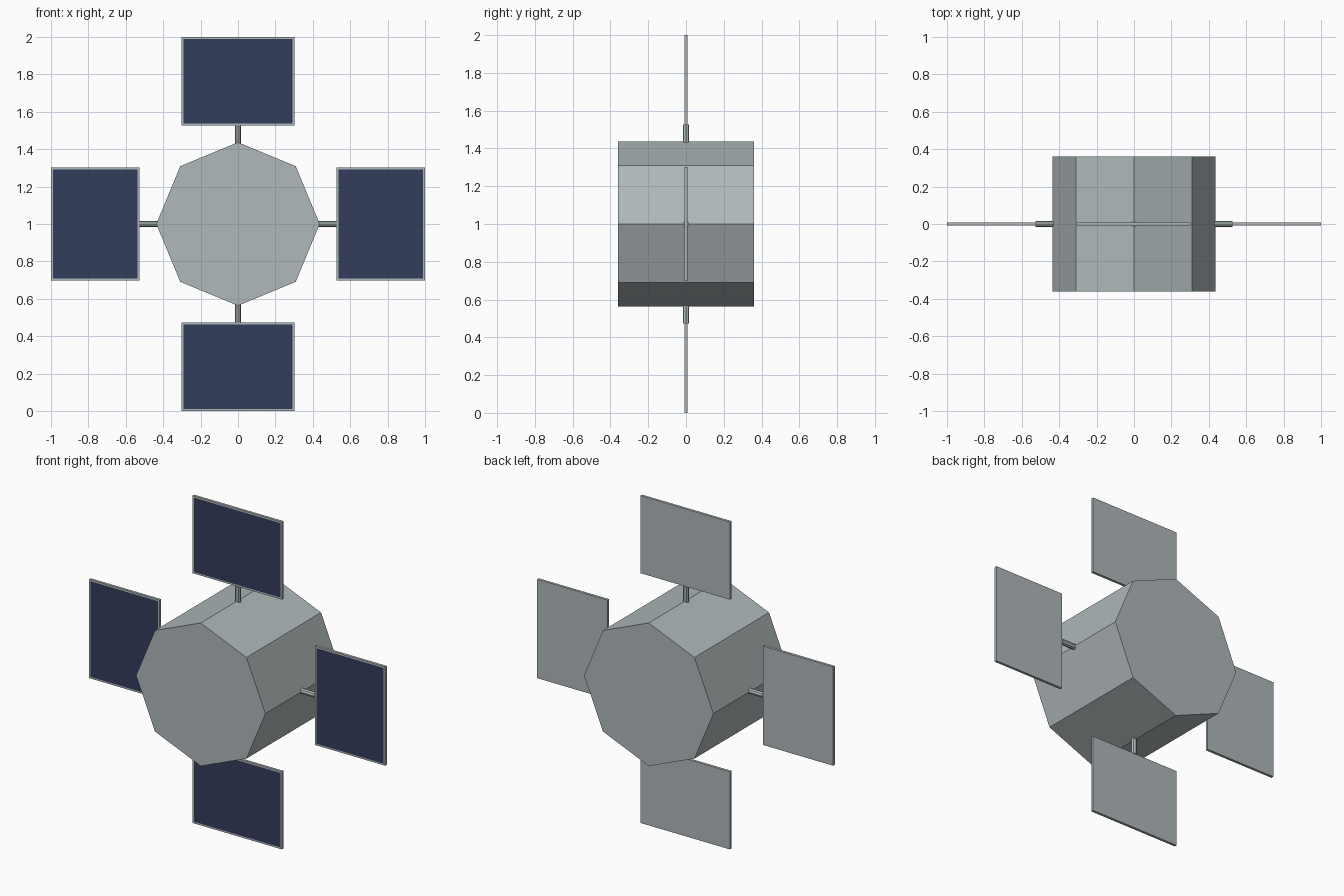
import bpy, bmesh
from math import pi
from mathutils import Matrix, Vector

cube = bpy.data.objects.get("Cube")
if cube:
    bpy.data.objects.remove(cube, do_unlink=True)

CENTRE = Matrix.Translation((0, 0, 1))


def material(name, rgb):
    mat = bpy.data.materials.new(name)
    mat.use_nodes = True
    colour = (*rgb, 1)
    mat.diffuse_color = colour
    mat.node_tree.nodes["Principled BSDF"].inputs["Base Color"].default_value = colour
    return mat


grey = material("light grey metal", (0.43, 0.48, 0.49))
navy = material("navy solar cells", (0.034, 0.045, 0.105))


def finish(bm, name, mats, matrix):
    bm.transform(matrix)
    mesh = bpy.data.meshes.new(name)
    bm.to_mesh(mesh)
    bm.free()
    for mat in mats:
        mesh.materials.append(mat)
    obj = bpy.data.objects.new(name, mesh)
    bpy.context.collection.objects.link(obj)


def prism(radius, depth, sides=8):
    bm = bmesh.new()
    bmesh.ops.create_cone(bm, cap_ends=True, segments=sides,
                          radius1=radius, radius2=radius, depth=depth)
    return bm


# Octagonal body with its axis along y and corners on the panel axes
finish(prism(0.437, 0.72), "body", [grey],
       CENTRE @ Matrix.Rotation(pi / 2, 4, 'X'))

# Four arms, each with a short rod and a framed solar panel
for i, side in enumerate(("top", "left", "bottom", "right")):
    turn = CENTRE @ Matrix.Rotation(i * pi / 2, 4, 'Y')

    finish(prism(0.017, 0.127), side + "_rod", [grey],
           turn @ Matrix.Translation((0, 0, 0.4635)))

    bm = bmesh.new()
    bmesh.ops.create_cube(bm, size=1, matrix=Matrix.Translation((0, 0, 0.763))
                          @ Matrix.Diagonal((0.604, 0.016, 0.474, 1)))
    bm.normal_update()
    front = [f for f in bm.faces if f.normal.dot(Vector((0, -1, 0))) > 0.9]
    bmesh.ops.inset_region(bm, faces=front, thickness=0.01, use_even_offset=True)
    front[0].material_index = 1
    finish(bm, side + "_panel", [grey, navy], turn)
